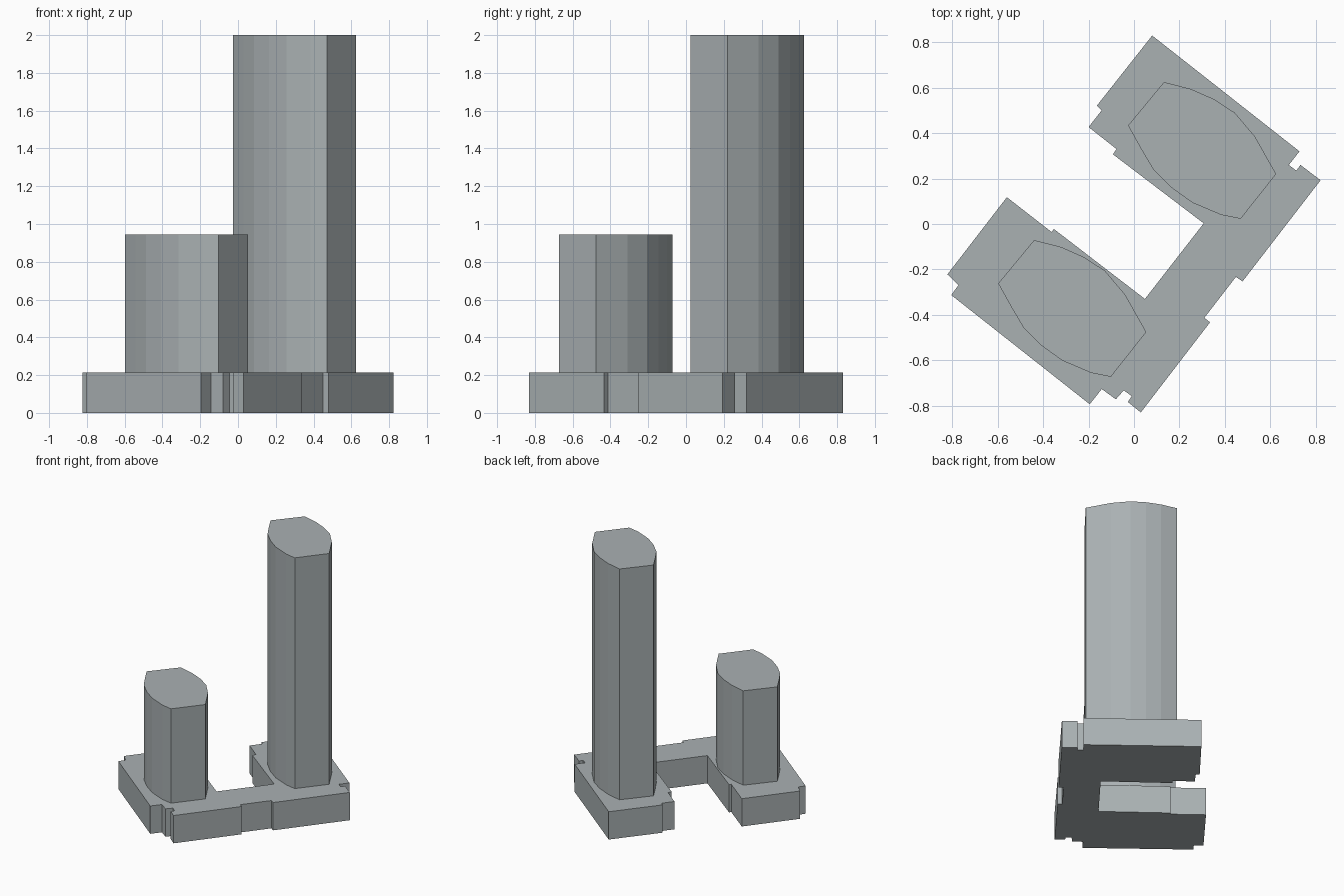
import bpy, bmesh
from mathutils import Vector

if "Cube" in bpy.data.objects:
    bpy.data.objects.remove(bpy.data.objects["Cube"])

stone = bpy.data.materials.new("slate_grey")
stone.diffuse_color = (0.40, 0.44, 0.45, 1)
stone.use_nodes = True
stone.node_tree.nodes["Principled BSDF"].inputs["Base Color"].default_value = stone.diffuse_color


def extrude_outline(name, outline, z0, z1, offset=(0, 0)):
    """Closed flat-faced prism from a plan outline."""
    bm = bmesh.new()
    verts = [bm.verts.new((x + offset[0], y + offset[1], z0)) for x, y in outline]
    face = bm.faces.new(verts)
    top = bmesh.ops.extrude_face_region(bm, geom=[face], use_keep_orig=True)
    moved = [g for g in top["geom"] if isinstance(g, bmesh.types.BMVert)]
    bmesh.ops.translate(bm, verts=moved, vec=Vector((0, 0, z1 - z0)))
    bmesh.ops.recalc_face_normals(bm, faces=bm.faces)
    # split the concave caps into clean triangles
    caps = [f for f in bm.faces if len(f.verts) > 4]
    bmesh.ops.triangulate(bm, faces=caps)
    mesh = bpy.data.meshes.new(name)
    bm.to_mesh(mesh)
    bm.free()
    mesh.materials.append(stone)
    obj = bpy.data.objects.new(name, mesh)
    bpy.context.collection.objects.link(obj)
    return obj


BASE_TOP = 0.215

# U-shaped podium with small notches along its edges
podium = [
    (0.08, 0.83), (0.729, 0.32), (0.682, 0.26), (0.715, 0.235), (0.733, 0.26),
    (0.822, 0.193), (0.478, -0.253), (0.449, -0.233), (0.31, -0.413), (0.335, -0.433),
    (0.03, -0.83), (-0.027, -0.784), (-0.01, -0.758), (-0.045, -0.733),
    (-0.08, -0.772), (-0.142, -0.727), (-0.195, -0.794),
    (-0.805, -0.313), (-0.773, -0.269), (-0.822, -0.222), (-0.56, 0.118),
    (-0.362, -0.036), (-0.353, -0.022), (0.048, -0.33), (0.307, 0.003),
    (-0.093, 0.307), (-0.077, 0.33), (-0.2, 0.427), (-0.143, 0.5), (-0.163, 0.522),
]
extrude_outline("podium", podium, 0, BASE_TOP)

# Both towers share one plan: two flat ends and two faceted bowed sides
tower = [
    (0.132, 0.625), (0.25, 0.595), (0.352, 0.55), (0.444, 0.49), (0.533, 0.385),
    (0.626, 0.22), (0.47, 0.023), (0.384, 0.04), (0.257, 0.094),
    (0.165, 0.16), (0.085, 0.24), (0.03, 0.333), (-0.026, 0.434),
]
extrude_outline("tall_tower", tower, BASE_TOP, 2.0)
extrude_outline("short_tower", tower, BASE_TOP, 0.945, (-0.572, -0.696))
